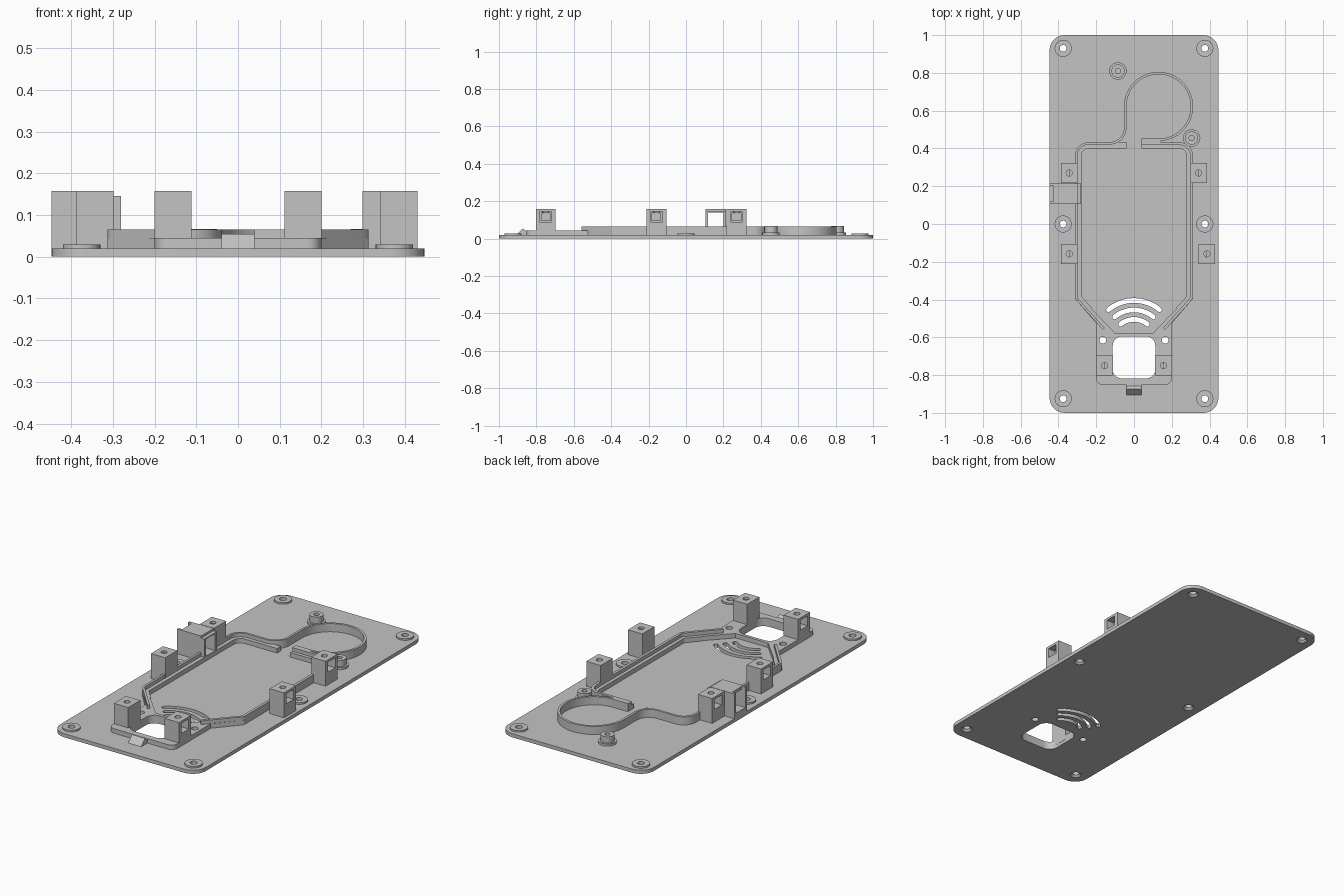
import bpy, bmesh, math
from mathutils import Vector, Matrix

if "Cube" in bpy.data.objects:
    bpy.data.objects.remove(bpy.data.objects["Cube"])

grey = bpy.data.materials.new("plain_grey")
grey.diffuse_color = (0.55, 0.55, 0.55, 1)
grey.use_nodes = True
grey.node_tree.nodes["Principled BSDF"].inputs["Base Color"].default_value = grey.diffuse_color


def circle(x, y, r, n=32):
    return [(x + r * math.cos(2 * math.pi * i / n), y + r * math.sin(2 * math.pi * i / n)) for i in range(n)]


def arc(x, y, r, a0, a1, n=16):
    angs = [math.radians(a0 + (a1 - a0) * i / n) for i in range(n + 1)]
    return [(x + r * math.cos(a), y + r * math.sin(a)) for a in angs]


def rounded(points, closed=True, n=8):
    """Fillet (x, y, radius) corners."""
    out = []
    for i, (x, y, r) in enumerate(points):
        p = Vector((x, y))
        if r == 0 or (not closed and i in (0, len(points) - 1)):
            out.append((x, y))
            continue
        a = (Vector(points[i - 1][:2]) - p).normalized()
        b = (Vector(points[(i + 1) % len(points)][:2]) - p).normalized()
        half = a.angle(b) / 2
        c = p + (a + b).normalized() * (r / math.sin(half))
        s = p + a * (r / math.tan(half)) - c
        sweep = (p + b * (r / math.tan(half)) - c).angle(s)
        sign = 1 if a.x * b.y - a.y * b.x < 0 else -1
        base = math.atan2(s.y, s.x)
        for k in range(n + 1):
            t = base + sign * sweep * k / n
            out.append((c.x + r * math.cos(t), c.y + r * math.sin(t)))
    return out


def rect(x0, x1, y0, y1, r=0):
    return rounded([(x0, y0, r), (x1, y0, r), (x1, y1, r), (x0, y1, r)])


def ribbon(path, width):
    """Closed outline between a path and its offset to the right."""
    pts = [Vector(p) for p in path]
    off = []
    for i, p in enumerate(pts):
        d0 = (p - pts[i - 1]).normalized() if i else (pts[1] - p).normalized()
        d1 = (pts[i + 1] - p).normalized() if i < len(pts) - 1 else d0
        n0, n1 = Vector((d0.y, -d0.x)), Vector((d1.y, -d1.x))
        m = (n0 + n1).normalized()
        off.append(tuple(p + m * (width / max(0.3, m.dot(n0)))))
    return list(path) + off[::-1]


def mirror(path):
    return [(-x, y) for x, y in path]


def prism(name, loops, z0, z1):
    """Extrude outlines with holes between two heights."""
    cu = bpy.data.curves.new(name, 'CURVE')
    cu.dimensions, cu.fill_mode, cu.extrude = '2D', 'BOTH', (z1 - z0) / 2
    for loop in loops:
        s = cu.splines.new('POLY')
        s.points.add(len(loop) - 1)
        for pt, (x, y) in zip(s.points, loop):
            pt.co = (x, y, 0, 1)
        s.use_cyclic_u = True
    tmp = bpy.data.objects.new(name, cu)
    bpy.context.collection.objects.link(tmp)
    bpy.context.view_layer.update()
    me = bpy.data.meshes.new_from_object(tmp.evaluated_get(bpy.context.evaluated_depsgraph_get()))
    bpy.data.objects.remove(tmp)
    bm = bmesh.new()
    bm.from_mesh(me)
    bmesh.ops.remove_doubles(bm, verts=bm.verts, dist=0.00005)
    bmesh.ops.translate(bm, verts=bm.verts, vec=(0, 0, (z0 + z1) / 2))
    bmesh.ops.recalc_face_normals(bm, faces=bm.faces)
    bm.to_mesh(me)
    bm.free()
    me.materials.clear()
    me.materials.append(grey)
    ob = bpy.data.objects.new(name, me)
    bpy.context.collection.objects.link(ob)
    return ob


def cut(ob, cutter):
    m = ob.modifiers.new("cut", 'BOOLEAN')
    m.operation, m.object, m.solver = 'DIFFERENCE', cutter, 'EXACT'
    bpy.context.view_layer.objects.active = ob
    bpy.ops.object.modifier_apply(modifier=m.name)
    bpy.data.objects.remove(cutter)


# Base plate with screw holes, sound slots and square window
screws = [(x, y) for x in (-0.375, 0.375) for y in (-0.925, 0, 0.93)]
small_holes = [circle(x, -0.615, 0.018) for x in (-0.165, 0.165)]
window = rect(-0.113, 0.113, -0.818, -0.595, 0.05)
slots = []
for r in (0.21, 0.16, 0.11):
    t = 0.0125
    cap = lambda a, s: [(r * math.cos(a) + t * math.cos(a + s + k * math.pi / 6),
                         -0.615 + r * math.sin(a) + t * math.sin(a + s + k * math.pi / 6)) for k in range(1, 6)]
    a0, a1 = math.radians(50), math.radians(130)
    slots.append(arc(0, -0.615, r + t, 50, 130) + cap(a1, 0)
                 + arc(0, -0.615, r - t, 130, 50) + cap(a0, math.pi))
plate = prism("base_plate", [rect(-0.447, 0.447, -1, 1, 0.08), window] + small_holes + slots
              + [circle(x, y, 0.018) for x, y in screws], 0, 0.02)
for x, y in screws:
    # Countersinks underneath, raised washers on top
    bpy.ops.mesh.primitive_cone_add(vertices=32, radius1=0.03, radius2=0.0175, depth=0.012, location=(x, y, 0.005))
    cut(plate, bpy.context.object)
    prism("screw_boss", [circle(x, y, 0.045), circle(x, y, 0.018)], 0.018, 0.029)

# Raised surround of the square window, with diagonal shoulders
half = [(0.2, -0.525, 0), (0.313, -0.395, 0), (0.28, -0.39, 0), (0.1, -0.578, 0)]
outline = rounded([(-0.2, -0.852, 0.035), (0.2, -0.852, 0.035)] + half
                  + [(-x, y, r) for x, y, r in half[::-1]])
prism("window_surround", [outline, window] + small_holes, 0.018, 0.045)

# Stepped rim: low ledge inside a taller thin wall
side = [(-0.165, -0.56, 0), (-0.313, -0.395, 0.04), (-0.313, 0.434, 0.075)]
ledge = rounded([(-0.25, -0.465, 0)] + side[1:] + [(-0.04, 0.434, 0)], closed=False)
for name, f in (("left_ledge", 1), ("right_ledge", -1)):
    shape = ribbon(ledge, 0.034)
    prism(name, [shape if f == 1 else mirror(shape)], 0.018, 0.045)
ring_path = (rounded(side + [(-0.053, 0.434, 0.075), (-0.053, 0.622, 0)], closed=False)[:-1]
             + arc(0.13, 0.622, 0.183, 180, -90, 56) + [(0.04, 0.439)])
prism("left_wall_and_ring", [ribbon(ring_path, 0.013)], 0.018, 0.065)
wall = rounded(side + [(-0.04, 0.434, 0)], closed=False)
prism("right_wall", [mirror(ribbon(wall, 0.015))], 0.018, 0.065)
# Solid joint where the ring meets the right wall
prism("ring_joint", [rect(0.04, 0.14, 0.425, 0.448)], 0.018, 0.065)

# Standoffs beside the ring
for x, y in ((-0.085, 0.81), (0.305, 0.455)):
    prism("standoff_foot", [circle(x, y, 0.046), circle(x, y, 0.014)], 0.018, 0.032)
    prism("standoff_post", [circle(x, y, 0.035), circle(x, y, 0.014)], 0.03, 0.067)

# Mounting blocks with stepped nut pockets opening outwards
for x, y in ((-0.343, 0.27), (0.342, 0.27), (-0.343, -0.158), (0.386, -0.158), (-0.156, -0.75), (0.156, -0.75)):
    block = prism("mounting_block", [rect(x - 0.044, x + 0.044, y - 0.053, y + 0.053)], 0.018, 0.158)
    s = 1 if x > 0 else -1
    for depth, w, z0, z1 in ((0.0, 0.032, 0.09, 0.145), (-0.028, 0.023, 0.098, 0.137)):
        xs = sorted((x + s * depth, x + s * 0.06))
        cut(block, prism("pocket", [rect(xs[0], xs[1], y - w, y + w)], z0, z1))
    cut(block, prism("screw_hole", [circle(x, y, 0.016, 24)], 0.11, 0.2))

# Side port housing with a passage through it
port = prism("port_housing", [rect(-0.447, -0.3, 0.105, 0.214)], 0.018, 0.158)
inner = prism("port_lip", [rect(-0.3, -0.28, 0.105, 0.214)], 0.018, 0.146)
for ob in (port, inner, bpy.data.objects["left_wall_and_ring"], bpy.data.objects["left_ledge"]):
    cut(ob, prism("passage", [rect(-0.5, -0.2, 0.118, 0.2)], 0.046, 0.141))
cut(port, prism("roof_notch", [rect(-0.5, -0.425, 0.118, 0.2)], 0.1, 0.2))

# Wedge catch at the front, its profile turned upright
catch = prism("front_catch", [[(-0.908, 0.018), (-0.873, 0.055), (-0.858, 0.044), (-0.845, 0.044), (-0.845, 0.018)]],
              -0.04, 0.04)
catch.data.transform(Matrix(((0, 0, 1, 0), (1, 0, 0, 0), (0, 1, 0, 0), (0, 0, 0, 1))))

for ob in bpy.data.objects:
    bpy.ops.object.select_all(action='DESELECT')
    ob.select_set(True)
    bpy.context.view_layer.objects.active = ob
    bpy.ops.object.shade_smooth_by_angle(angle=math.radians(30))
